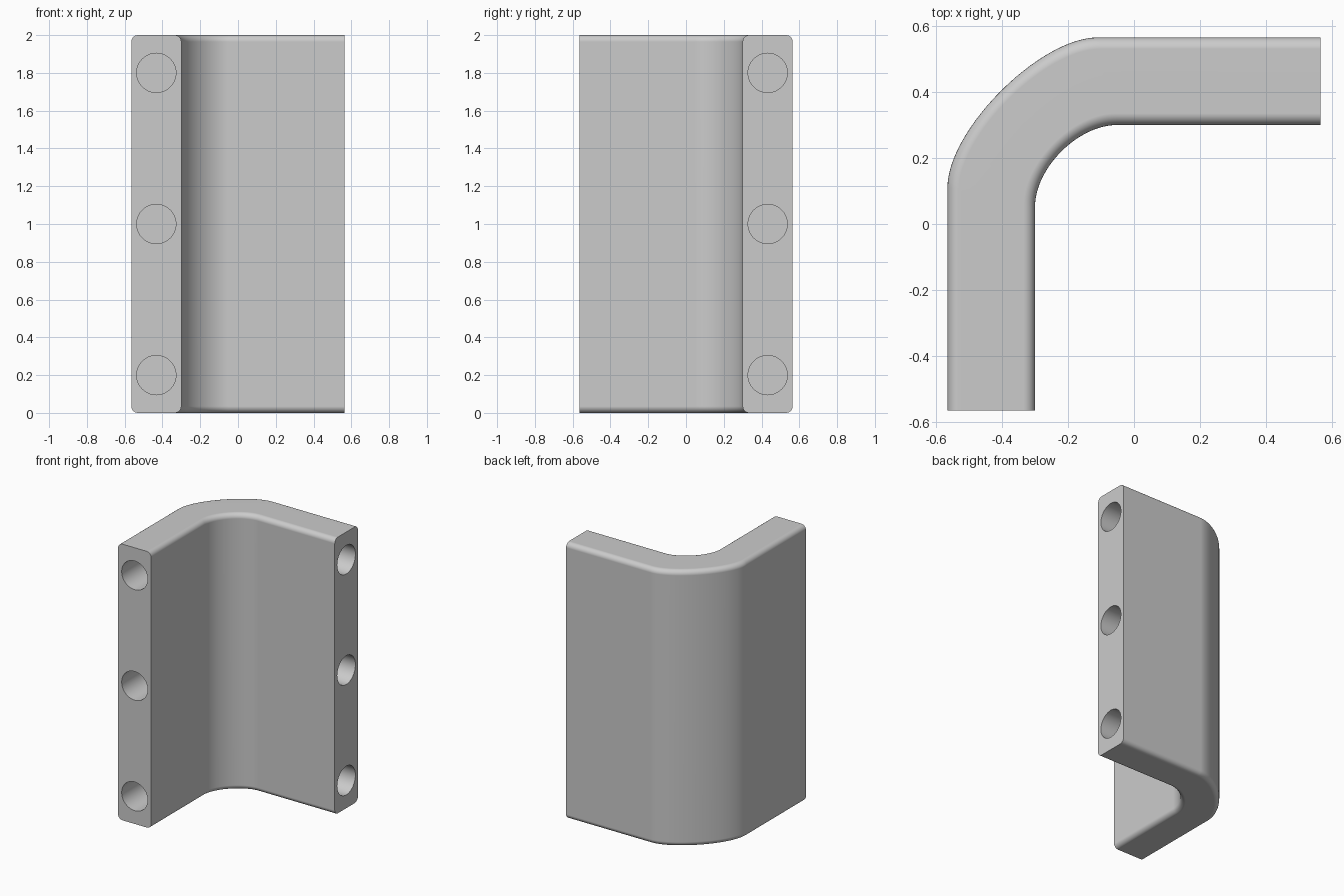
import bpy
import bmesh
import math
from mathutils import Vector
from mathutils.geometry import interpolate_bezier

default = bpy.data.objects.get("Cube")
if default:
    bpy.data.objects.remove(default, do_unlink=True)

HALF = 0.565       # half footprint
INNER = 0.30       # inner wall offset
HEIGHT = 2.0
FILLET = 0.035     # rounding along the long edges
STEPS = 6

grey = bpy.data.materials.new("light grey")
grey.use_nodes = True
grey.diffuse_color = (0.6, 0.6, 0.6, 1)
grey.node_tree.nodes["Principled BSDF"].inputs["Base Color"].default_value = (0.6, 0.6, 0.6, 1)


def wall_line(offset, start, handle):
    """Plan line of one wall: straight leg, softened bend, straight leg."""
    bend = interpolate_bezier(
        Vector((-offset, start, 0)), Vector((-offset, start + handle, 0)),
        Vector((-start - handle, offset, 0)), Vector((-start, offset, 0)), 33)
    return [Vector((-offset, -HALF, 0)), *bend, Vector((HALF, offset, 0))]


def rounded_section():
    """Rounded rectangle as (fraction across the wall, height)."""
    width = HALF - INNER
    corners = [(width - FILLET, HEIGHT - FILLET, 0), (FILLET, HEIGHT - FILLET, 90),
               (FILLET, FILLET, 180), (width - FILLET, FILLET, 270)]
    points = []
    for cx, cz, first in corners:
        for i in range(STEPS + 1):
            a = math.radians(first + 90 * i / STEPS)
            points.append(((cx + FILLET * math.cos(a)) / width,
                           cz + FILLET * math.sin(a)))
    return points


# Bracket body: the rounded section lofted along both wall lines
bm = bmesh.new()
rings = []
for a, b in zip(wall_line(INNER, 0.05, 0.12), wall_line(HALF, 0.11, 0.175)):
    rings.append([bm.verts.new(a.lerp(b, u) + Vector((0, 0, z)))
                  for u, z in rounded_section()])
count = len(rings[0])
for r, s in zip(rings, rings[1:]):
    for i in range(count):
        j = (i + 1) % count
        bm.faces.new((r[i], r[j], s[j], s[i]))
bm.faces.new(rings[0])
bm.faces.new(rings[-1])
bmesh.ops.recalc_face_normals(bm, faces=bm.faces)
mesh = bpy.data.meshes.new("corner_bracket")
bm.to_mesh(mesh)
bm.free()
mesh.materials.append(grey)
bracket = bpy.data.objects.new("corner_bracket", mesh)
bpy.context.collection.objects.link(bracket)

# Blind holes: three in each end face
DEPTH = 0.45
middle = (HALF + INNER) / 2
cutters = []
for z in (0.2, 1.0, 1.8):
    for spot, turn in (((-middle, -HALF, z), (math.pi / 2, 0, 0)),
                       ((HALF, middle, z), (0, math.pi / 2, 0))):
        bpy.ops.mesh.primitive_cylinder_add(vertices=48, radius=0.104, depth=2 * DEPTH,
                                            location=spot, rotation=turn)
        cutter = bpy.context.object
        cutter.name = "hole_cutter"
        cutter.hide_render = True
        cutter.data.materials.append(grey)
        cutters.append(cutter)

bpy.ops.object.select_all(action="DESELECT")
bracket.select_set(True)
bpy.context.view_layer.objects.active = bracket
for cutter in cutters:
    hole = bracket.modifiers.new("hole", "BOOLEAN")
    hole.operation = "DIFFERENCE"
    hole.solver = "EXACT"
    hole.object = cutter
    bpy.ops.object.modifier_apply(modifier=hole.name)
for cutter in cutters:
    bpy.data.objects.remove(cutter, do_unlink=True)

# Smooth bend and fillets, crisp ends and hole rims
bpy.ops.object.shade_smooth_by_angle(angle=math.radians(35))
weighted = bracket.modifiers.new("even shading", "WEIGHTED_NORMAL")
weighted.keep_sharp = True
